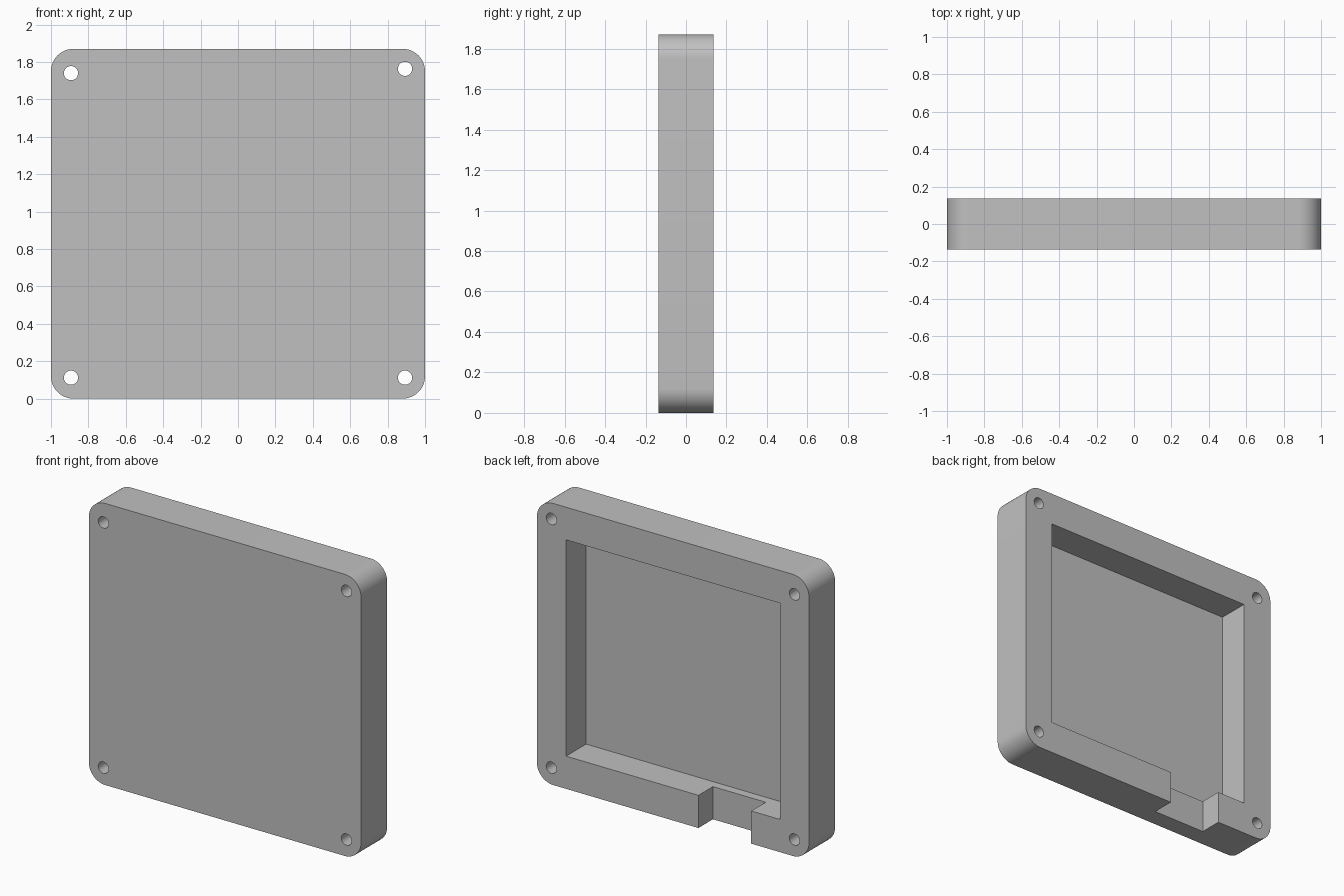
import bpy
import bmesh
from math import radians

if "Cube" in bpy.data.objects:
    bpy.data.objects.remove(bpy.data.objects["Cube"])

HEIGHT = 1.87
BACK = 0.137           # half of the case depth
CORNER = 0.12
WALL_X, WALL_Z = 0.785, 0.217
FLOOR_Y = -0.073       # inner face of the front panel
HOLE_R = 0.038

grey = bpy.data.materials.new("light grey plastic")
grey.use_nodes = True
colour = (0.53, 0.53, 0.53, 1)
grey.diffuse_color = colour
grey.node_tree.nodes["Principled BSDF"].inputs["Base Color"].default_value = colour


def make_object(name, bm):
    mesh = bpy.data.meshes.new(name)
    bm.to_mesh(mesh)
    bm.free()
    mesh.materials.append(grey)
    obj = bpy.data.objects.new(name, mesh)
    bpy.context.collection.objects.link(obj)
    return obj


def box(name, low, high, round_edges=0):
    bm = bmesh.new()
    bmesh.ops.create_cube(bm, size=1)
    for v in bm.verts:
        v.co = [h if c > 0 else l for c, l, h in zip(v.co, low, high)]
    if round_edges:
        # Round only the edges that run front to back
        edges = [e for e in bm.edges
                 if abs(e.verts[0].co.y - e.verts[1].co.y) > 0.01]
        bmesh.ops.bevel(bm, geom=edges, offset=round_edges, segments=12,
                        profile=0.5, affect='EDGES')
    return make_object(name, bm)


def drill(name, x, z):
    bm = bmesh.new()
    bmesh.ops.create_cone(bm, cap_ends=True, segments=32, radius1=HOLE_R,
                          radius2=HOLE_R, depth=1)
    for v in bm.verts:
        v.co = (v.co.x + x, v.co.z, z - v.co.y)
    bmesh.ops.recalc_face_normals(bm, faces=bm.faces)
    return make_object(name, bm)


# Rounded case body
case = box("case_shell", (-1, -BACK, 0), (1, BACK, HEIGHT), CORNER)

# Cutters: rear cavity, cable notch in the bottom wall, four screw holes
cutters = [
    box("cavity_cutter", (-WALL_X, FLOOR_Y, WALL_Z),
        (WALL_X, 0.3, HEIGHT - WALL_Z)),
    box("notch_cutter", (-0.575, -0.015, -0.1), (-0.187, 0.3, 0.3)),
]
for x, z in ((-0.893, 0.112), (0.893, 0.112), (-0.893, 1.74), (0.893, 1.763)):
    cutters.append(drill("screw_hole_cutter", x, z))

bpy.ops.object.select_all(action='DESELECT')
bpy.context.view_layer.objects.active = case
case.select_set(True)
for cutter in cutters:
    cutter.hide_render = True
    cut = case.modifiers.new("cut", 'BOOLEAN')
    cut.operation = 'DIFFERENCE'
    cut.solver = 'EXACT'
    cut.object = cutter
    bpy.ops.object.modifier_apply(modifier=cut.name)
    bpy.data.objects.remove(cutter)

bpy.ops.object.shade_smooth_by_angle(angle=radians(30))
